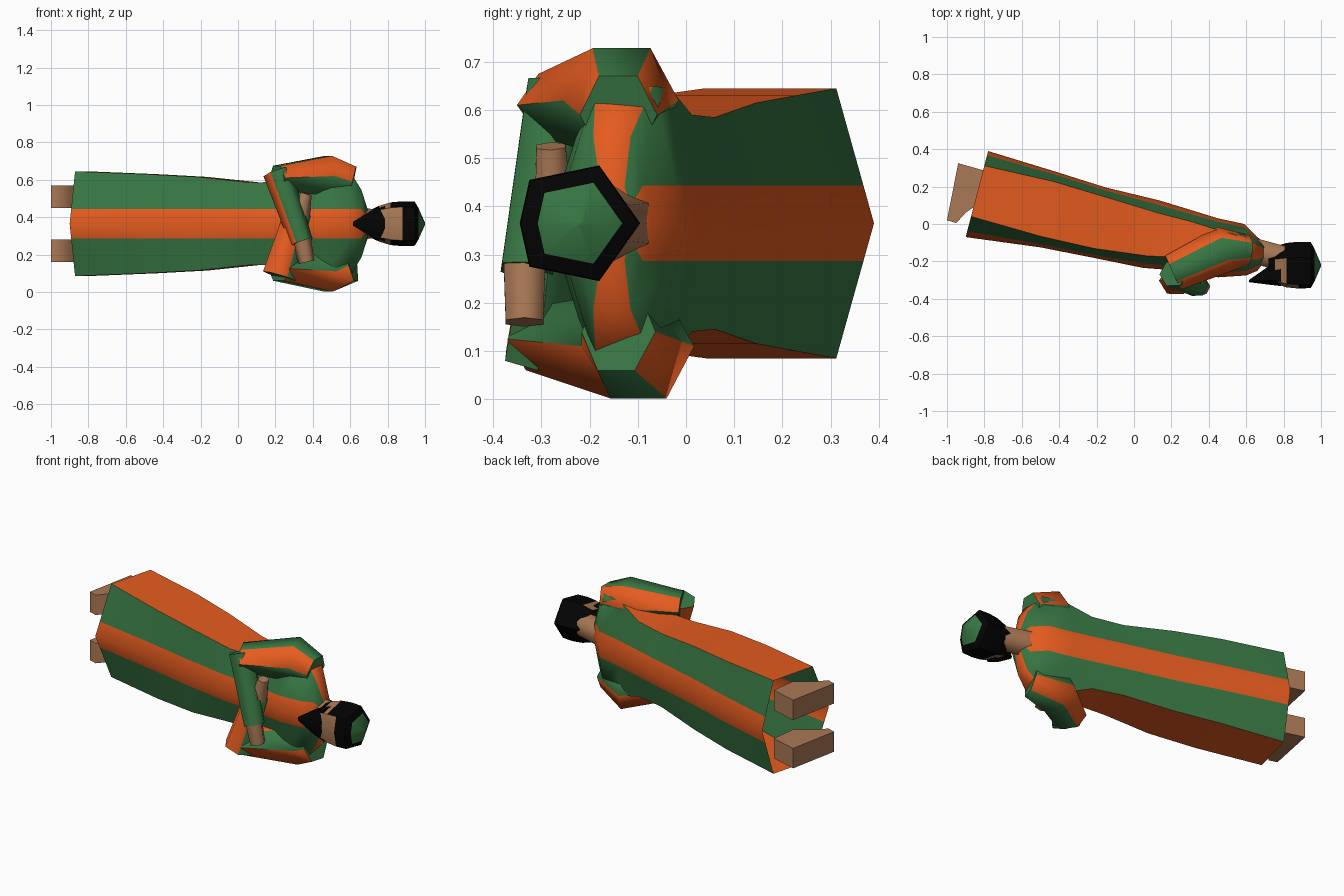
import bpy, bmesh, math
from mathutils import Vector

if "Cube" in bpy.data.objects:
    bpy.data.objects.remove(bpy.data.objects["Cube"])

ZC = 0.365  # height of the body's mirror plane


def material(name, rgb):
    m = bpy.data.materials.new(name)
    m.diffuse_color = (*rgb, 1)
    m.use_nodes = True
    m.node_tree.nodes["Principled BSDF"].inputs["Base Color"].default_value = m.diffuse_color
    return m


GREEN, ORANGE, SKIN, BLACK = range(4)
MATS = [material("robe green", (0.038, 0.18, 0.055)),
        material("robe orange", (0.78, 0.105, 0.014)),
        material("skin tan", (0.40, 0.19, 0.09)),
        material("hair black", (0.001, 0.001, 0.001))]


def loft(name, rings, colour, cap_start=True, cap_end=True, cap_col=GREEN, angle=65):
    """Skin a list of equal point rings; colour(band, side) picks the material."""
    bm = bmesh.new()
    vs = [[bm.verts.new((p[0], p[1], p[2] + ZC)) for p in r] for r in rings]
    n = len(rings[0])
    for b in range(len(vs) - 1):
        for i in range(n):
            j = (i + 1) % n
            f = bm.faces.new((vs[b][i], vs[b][j], vs[b + 1][j], vs[b + 1][i]))
            f.material_index = colour(b, i)
    for use, r in ((cap_start, vs[0]), (cap_end, vs[-1])):
        if use:
            bm.faces.new(r).material_index = cap_col
    bmesh.ops.recalc_face_normals(bm, faces=bm.faces)
    me = bpy.data.meshes.new(name)
    bm.to_mesh(me)
    bm.free()
    for m in MATS:
        me.materials.append(m)
    ob = bpy.data.objects.new(name, me)
    bpy.context.collection.objects.link(ob)
    bpy.context.view_layer.objects.active = ob
    bpy.ops.object.select_all(action='DESELECT')
    ob.select_set(True)
    bpy.ops.object.shade_smooth_by_angle(angle=math.radians(angle))
    return ob


def tube(name, stations, hint, colour, phase=0.0, cap_col=GREEN):
    """Six-sided limb through (centre, half width along hint, half depth)."""
    cs = [Vector(s[0]) for s in stations]
    rings = []
    for k, (c, a, b) in enumerate(stations):
        d = (cs[min(k + 1, len(cs) - 1)] - cs[max(k - 1, 0)]).normalized()
        u = Vector(hint)
        u = (u - d * u.dot(d)).normalized()
        v = d.cross(u)
        rings.append([cs[k] + u * a * math.cos(t) + v * b * math.sin(t)
                      for t in (math.radians(phase + 60 * i) for i in range(6))])
    return loft(name, rings, colour, cap_col=cap_col)


# Robe: flattened hexagon rings, open at the hem
# (front x,y, back x,y, half width, front corner and back corner as fractions of depth)
def robe_ring(fx, fy, bx, by, hw, tf, tb):
    F, B = Vector((fx, fy, 0)), Vector((bx, by, 0))
    s = min(0.078, hw * 0.5)
    k = s / hw
    half = [(s, tf * k), (hw, tf), (hw, tb), (s, 1 - (1 - tb) * k)]
    up = [F.lerp(B, t) + Vector((0, 0, z)) for z, t in half]
    down = [F.lerp(B, t) - Vector((0, 0, z)) for z, t in reversed(half)]
    return [F] + up + [B] + down


ROBE = [(-0.90, -0.07, -0.78, 0.39, 0.28, 0.24, 0.83),
        (-0.50, -0.125, -0.42, 0.28, 0.265, 0.14, 0.87),
        (-0.22, -0.18, -0.15, 0.195, 0.25, 0.13, 0.87),
        (0.05, -0.235, 0.14, 0.125, 0.22, 0.18, 0.82),
        (0.25, -0.25, 0.32, 0.07, 0.225, 0.22, 0.82),
        (0.45, -0.285, 0.45, 0.03, 0.28, 0.28, 0.8),
        (0.60, -0.275, 0.59, 0.0, 0.285, 0.32, 0.75),
        (0.66, -0.25, 0.66, -0.07, 0.18, 0.32, 0.75),
        (0.69, -0.21, 0.695, -0.10, 0.075, 0.3, 0.75)]
STRIPES = [ORANGE, GREEN, ORANGE, GREEN, ORANGE] * 2
loft("robe", [robe_ring(*r) for r in ROBE], lambda b, i: STRIPES[i],
     cap_start=False, cap_col=ORANGE)

# Upper sleeves, striped lengthwise; the right elbow is held further out
SLEEVES = {"left": (1, -0.135, (0.21, -0.26, 0.245)), "right": (-1, -0.10, (0.22, -0.29, -0.24))}
for side, (s, my, elbow) in SLEEVES.items():
    tube(side + "_upper_sleeve",
         [((0.615, -0.14, s * 0.225), 0.095, 0.08), ((0.48, my, s * 0.255), 0.125, 0.125),
          (elbow, 0.075, 0.10)],
         (0, 0, s), lambda b, i: ORANGE if i % 2 else GREEN, phase=-30)

# Folded forearms and hands, one in front of the other
tube("left_forearm_sleeve", [((0.21, -0.265, 0.278), 0.078, 0.075), ((0.34, -0.33, -0.10), 0.062, 0.062)],
     (1, 0, 0), lambda b, i: ORANGE if i in (2, 3) else GREEN)
tube("left_hand", [((0.338, -0.335, -0.08), 0.052, 0.05), ((0.367, -0.335, -0.205), 0.042, 0.045)],
     (1, 0, 0), lambda b, i: SKIN, cap_col=SKIN)
tube("right_forearm_sleeve", [((0.22, -0.305, -0.28), 0.09, 0.08), ((0.32, -0.27, 0.06), 0.07, 0.055)],
     (1, 0, 0), lambda b, i: ORANGE if i in (2, 3, 4) else GREEN)
tube("right_hand", [((0.33, -0.275, 0.04), 0.055, 0.045), ((0.365, -0.28, 0.16), 0.03, 0.035)],
     (1, 0, 0), lambda b, i: SKIN, cap_col=SKIN)

# Neck
tube("neck", [((0.62, -0.135, 0), 0.085, 0.075), ((0.79, -0.185, 0), 0.075, 0.08)],
     (0, 0, 1), lambda b, i: SKIN, cap_col=SKIN)

# Head: six-sided, with face patch, hair and a cap crown
HEX = [(-0.125, 0), (-0.105, 0.09), (0.04, 0.12), (0.125, 0), (0.04, -0.12), (-0.105, -0.09)]


def head_colour(b, i):
    if b == 5:
        return GREEN
    if (i in (0, 5) and b in (1, 2)) or (i in (1, 4) and b == 1):
        return SKIN
    return BLACK


HEAD = [(0.72, 0.66), (0.755, 0.8), (0.815, 0.95), (0.88, 1.0), (0.945, 0.98), (0.965, 0.7), (1.0, 0.04)]
loft("head", [[(x, -0.22 + y * k, z * k) for y, z in HEX] for x, k in HEAD], head_colour, angle=50)

# Pointed beard
BEARD = [(0.785, -0.272, 0.06, 0.11), (0.71, -0.278, 0.045, 0.08), (0.615, -0.305, 0.006, 0.012)]
loft("beard", [[(x, y + hy * math.sin(math.radians(60 * i + 30)), hz * math.cos(math.radians(60 * i + 30)))
                for i in range(6)] for x, y, hy, hz in BEARD], lambda b, i: BLACK, cap_col=BLACK)

# Feet below the hem
FOOT = [(-1.0, 0.02), (-0.94, 0.325), (-0.78, 0.28), (-0.80, 0.13), (-0.90, 0.06), (-0.95, 0.005)]
for side, s in (("left", 1), ("right", -1)):
    loft(side + "_foot", [[(x, y, s * 0.145 + h) for x, y in FOOT] for h in (-0.06, 0.06)],
         lambda b, i: SKIN, cap_col=SKIN)
